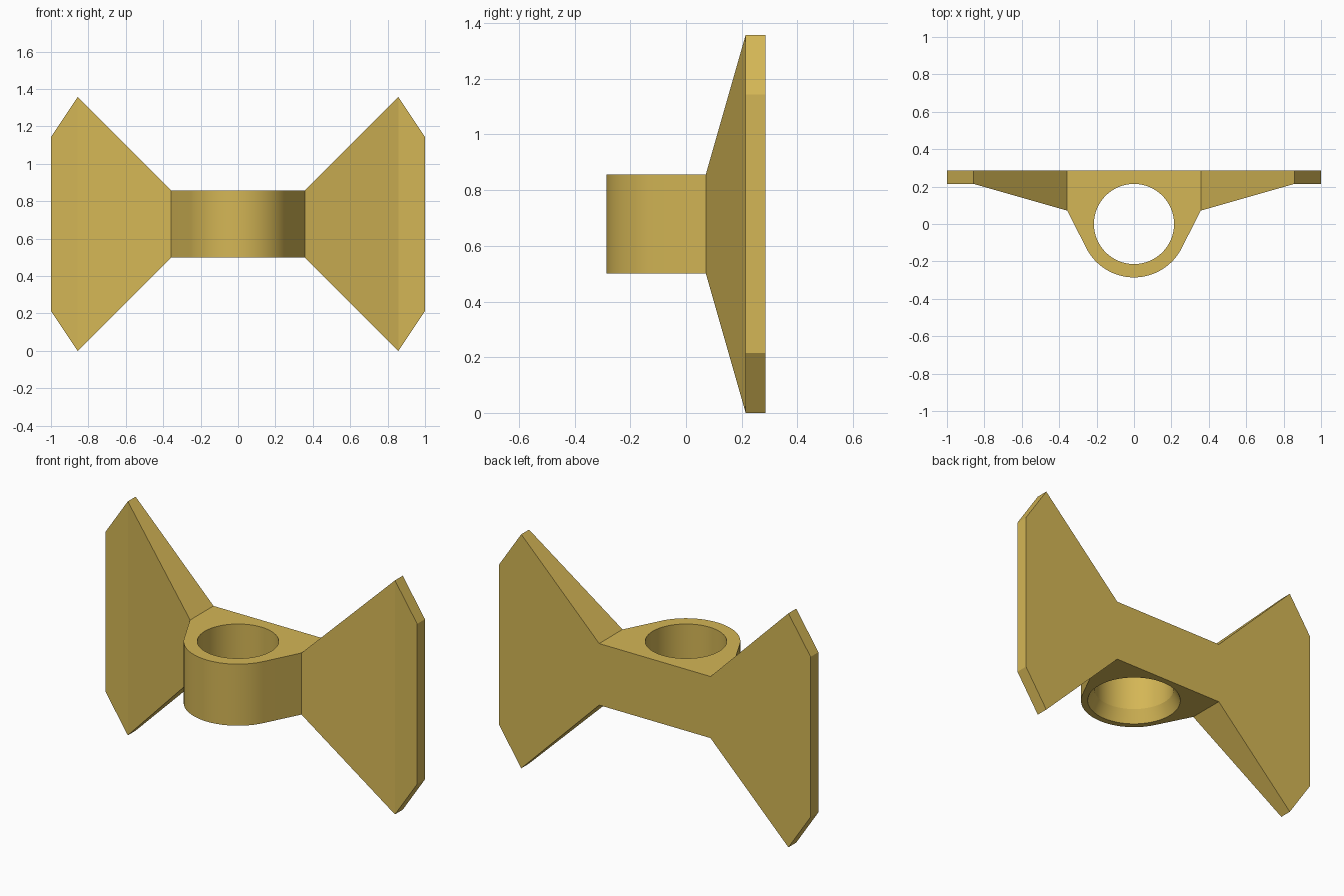
import bpy, bmesh, math

if "Cube" in bpy.data.objects:
    bpy.data.objects.remove(bpy.data.objects["Cube"])

U = 1 / 14                      # design unit
BACK = 4 * U                    # flat rear plane
Z0, Z1 = 7 * U, 12 * U          # hub bottom and top

gold = bpy.data.materials.new("gold yellow")
gold.diffuse_color = (0.658, 0.468, 0.092, 1)
gold.use_nodes = True
gold.node_tree.nodes["Principled BSDF"].inputs["Base Color"].default_value = gold.diffuse_color


def finish(bm, name, smooth=False):
    bmesh.ops.recalc_face_normals(bm, faces=bm.faces[:])
    me = bpy.data.meshes.new(name)
    bm.to_mesh(me)
    bm.free()
    me.materials.append(gold)
    if smooth:
        me.shade_smooth()
        me.set_sharp_from_angle(angle=math.radians(15))
    ob = bpy.data.objects.new(name, me)
    bpy.context.collection.objects.link(ob)
    return ob


def ring(bm, pts):
    return [bm.verts.new(p) for p in pts]


def bridge(bm, a, b):
    n = len(a)
    for i in range(n):
        j = (i + 1) % n
        bm.faces.new((a[i], a[j], b[j], b[i]))


def loop_edges(bm, loop):
    return [bm.edges.get((loop[i - 1], loop[i])) for i in range(len(loop))]


# Hub: round front blended by tangents into a flat back, with a bore
corner = (5 * U, 1 * U)
tangent = math.atan2(corner[1], corner[0]) - math.acos(4 * U / math.hypot(*corner))
start, steps = -math.pi - tangent, 40
profile = [(4 * U * math.cos(a), 4 * U * math.sin(a)) for a in
           (start + (tangent - start) * i / steps for i in range(steps + 1))]
profile += [corner, (5 * U, BACK), (-5 * U, BACK), (-5 * U, 1 * U)]


def circle(r, z, n=64):
    return [(r * math.cos(2 * math.pi * i / n), r * math.sin(2 * math.pi * i / n), z)
            for i in range(n)]


bm = bmesh.new()
low = ring(bm, [(x, y, Z0) for x, y in profile])
top = ring(bm, [(x, y, Z1) for x, y in profile])
# bore rings: flared mouth at the bottom, then a straight hole
mouth = ring(bm, circle(3.5 * U, Z0))
throat = ring(bm, circle(3 * U, Z0 + U))
rim = ring(bm, circle(3 * U, Z1))
for a, b in ((low, top), (mouth, throat), (throat, rim)):
    bridge(bm, a, b)
for outer, inner in ((low, mouth), (top, rim)):
    bmesh.ops.triangle_fill(bm, use_beauty=True,
                            edges=loop_edges(bm, outer) + loop_edges(bm, inner))
finish(bm, "hub", smooth=True)

# Wings: rectangular sections lofted outwards (x, front y, bottom z, top z)
sections = [(5, 1, 7, 12), (12, 3, 0, 19), (14, 3, 3, 16)]
for side, name in ((-1, "left_wing"), (1, "right_wing")):
    bm = bmesh.new()
    rings = [ring(bm, [(side * x * U, y, z) for y, z in
                       ((f * U, b * U), (BACK, b * U), (BACK, t * U), (f * U, t * U))])
             for x, f, b, t in sections]
    for a, b in zip(rings, rings[1:]):
        bridge(bm, a, b)
    bm.faces.new(rings[0])
    bm.faces.new(rings[-1])
    finish(bm, name)
